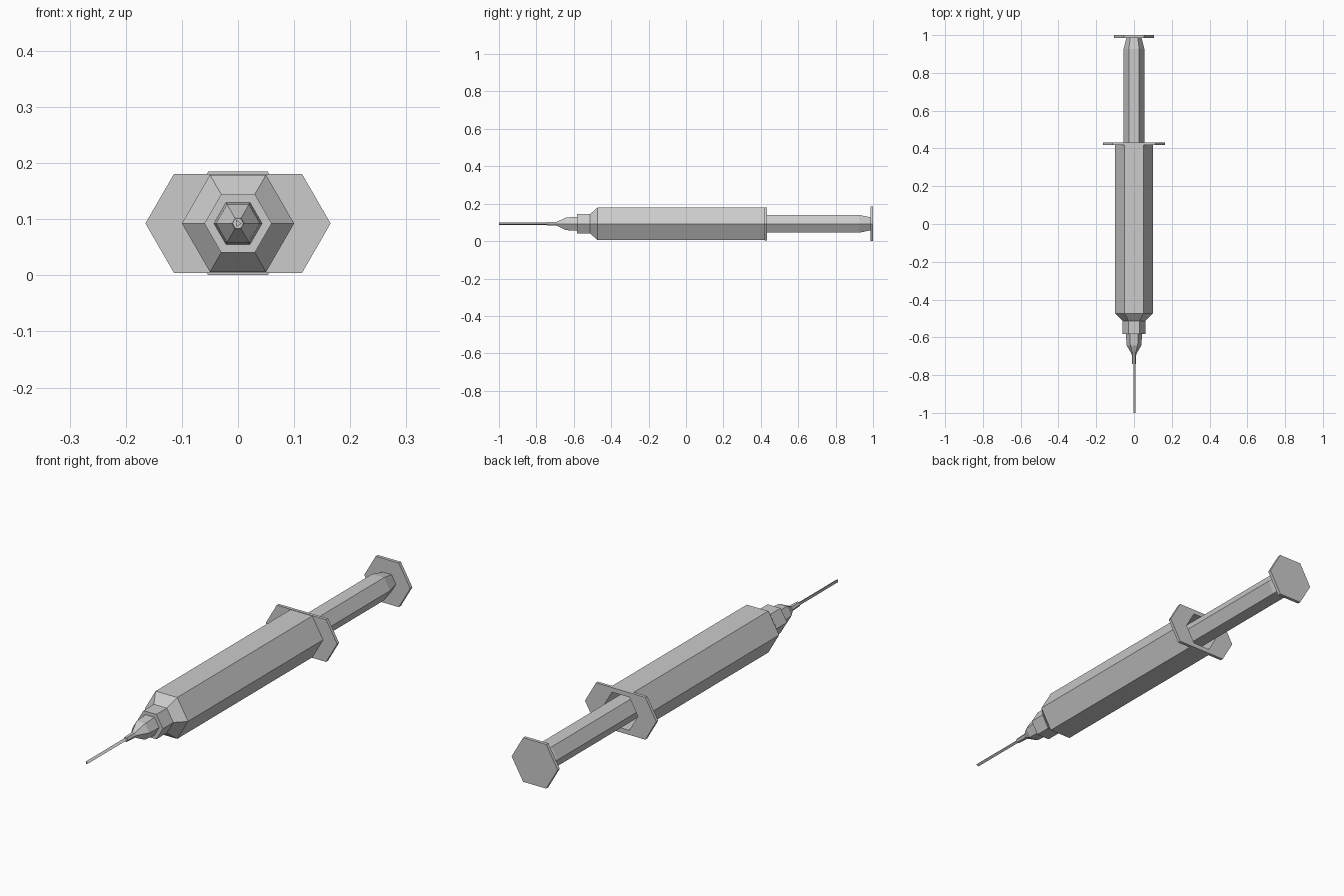
import bpy, bmesh, math

AXIS = 0.0925  # height of the long axis

cube = bpy.data.objects.get("Cube")
if cube:
    bpy.data.objects.remove(cube, do_unlink=True)

grey = bpy.data.materials.new("plain grey")
grey.use_nodes = True
grey.diffuse_color = (0.6, 0.6, 0.6, 1)
grey.node_tree.nodes["Principled BSDF"].inputs["Base Color"].default_value = (0.6, 0.6, 0.6, 1)


def ring(radius, sides=6, stretch=0.0):
    """Polygon with a corner on +x; stretch pushes the two halves apart."""
    pts = []
    for i in range(sides):
        a = math.tau * i / sides
        x = radius * math.cos(a)
        pts.append((x + math.copysign(stretch, x), radius * math.sin(a)))
    return pts


def loft(name, sections, closed=False):
    """Skin a list of (y, ring) sections; closed joins the last to the first."""
    bm = bmesh.new()
    loops = [[bm.verts.new((x, y, z + AXIS)) for x, z in pts] for y, pts in sections]
    pairs = list(zip(loops, loops[1:]))
    if closed:
        pairs.append((loops[-1], loops[0]))
    else:
        bm.faces.new(loops[0])
        bm.faces.new(loops[-1])
    for a, b in pairs:
        for i in range(len(a)):
            j = (i + 1) % len(a)
            bm.faces.new((a[i], a[j], b[j], b[i]))
    bmesh.ops.recalc_face_normals(bm, faces=bm.faces)
    mesh = bpy.data.meshes.new(name)
    bm.to_mesh(mesh)
    bm.free()
    mesh.materials.append(grey)
    obj = bpy.data.objects.new(name, mesh)
    bpy.context.collection.objects.link(obj)
    return obj


def turned(name, profile, sides=6):
    return loft(name, [(y, ring(r, sides)) for y, r in profile])


# Barrel: outer shell, shoulder and nozzle, then back inside for the open bore
turned("barrel", [(-0.40, 0.08), (0.42, 0.08), (0.42, 0.1), (-0.473, 0.1),
                  (-0.513, 0.06), (-0.582, 0.06)])

# Finger flange: stretched hexagon plate with a hexagonal hole
outer, hole = ring(0.102, stretch=0.063), ring(0.08)
loft("finger_flange", [(0.419, outer), (0.432, outer), (0.432, hole), (0.419, hole)], closed=True)

# Needle hub, its thin collar and the three-sided needle
turned("needle_hub", [(-0.582, 0.043), (-0.642, 0.039), (-0.69, 0.012), (-0.742, 0.01)])
turned("needle", [(-0.74, 0.007), (-1.0, 0.007)], sides=3)

# Plunger: rod narrowing to the thumb plate, with a stopper inside the bore
turned("plunger_rod", [(-0.3, 0.055), (0.926, 0.055), (0.987, 0.04)])
turned("plunger_stopper", [(-0.36, 0.079), (-0.3, 0.079)])
turned("thumb_plate", [(0.986, 0.1065), (1.0, 0.1065)])
